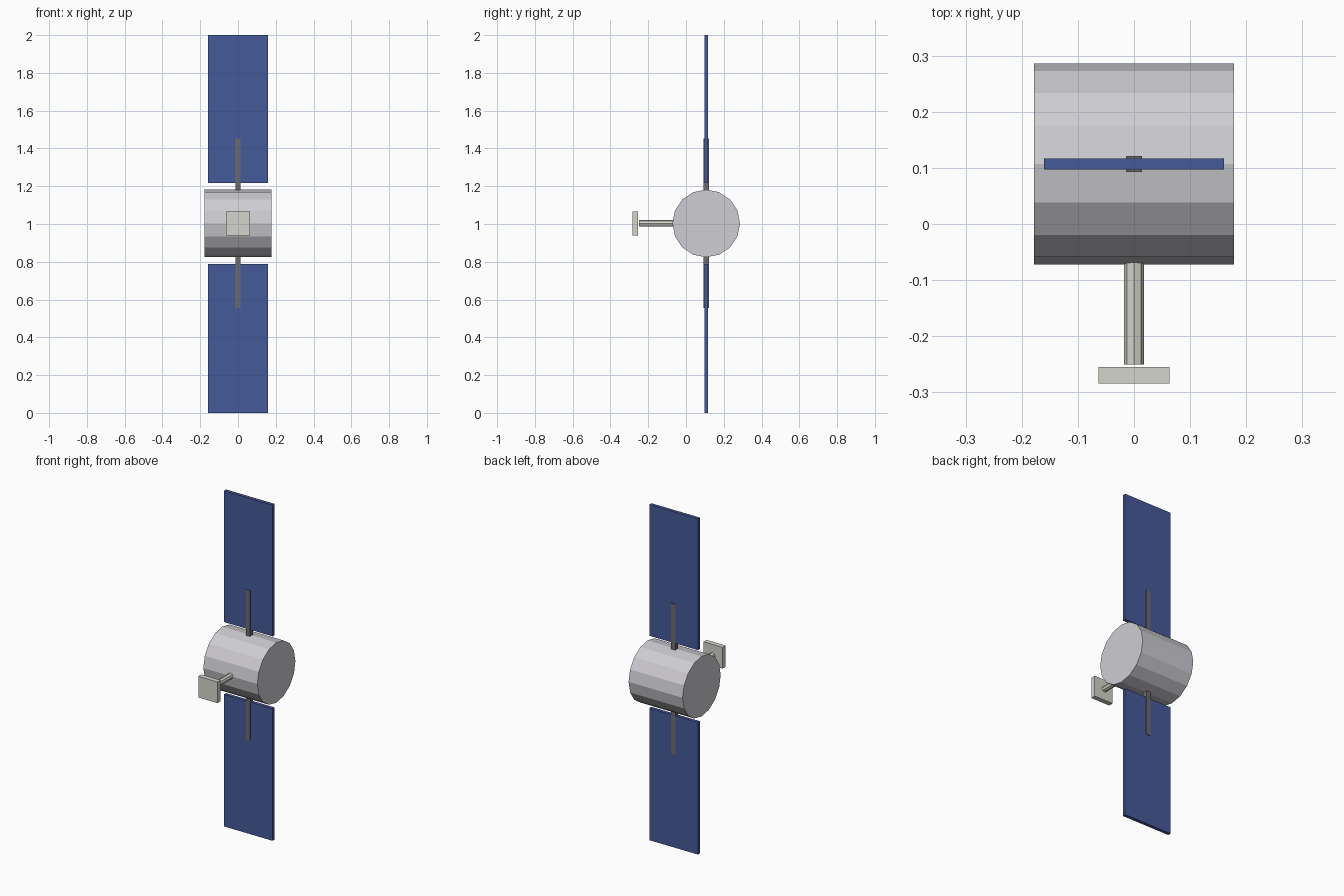
import bpy
from math import pi

if "Cube" in bpy.data.objects:
    bpy.data.objects.remove(bpy.data.objects["Cube"])

CY, CZ = 0.107, 1.003  # centre of the body


def material(name, rgb):
    m = bpy.data.materials.new(name)
    m.diffuse_color = (*rgb, 1)
    m.use_nodes = True
    m.node_tree.nodes["Principled BSDF"].inputs["Base Color"].default_value = m.diffuse_color
    return m


def finish(name, mat):
    ob = bpy.context.object
    ob.name = name
    ob.data.materials.append(mat)
    bpy.ops.object.transform_apply(location=False, rotation=True, scale=True)
    return ob


def box(name, lo, hi, mat):
    bpy.ops.mesh.primitive_cube_add(size=1, location=[(a + b) / 2 for a, b in zip(lo, hi)])
    bpy.context.object.scale = [b - a for a, b in zip(lo, hi)]
    return finish(name, mat)


def cylinder(name, sides, radius, depth, loc, rot, mat):
    bpy.ops.mesh.primitive_cylinder_add(vertices=sides, radius=radius, depth=depth,
                                        location=loc, rotation=rot)
    return finish(name, mat)


blue = material("panel_blue", (0.06, 0.10, 0.32))
silver = material("body_silver", (0.62, 0.61, 0.65))
dark = material("strut_grey", (0.15, 0.15, 0.16))
pale = material("antenna_pale", (0.66, 0.66, 0.61))

# Body drum lying along x
cylinder("body", 16, 0.179, 0.356, (0, CY, CZ), (0, pi / 2, 0), silver)

# Solar panels above and below, with a strut running through them
for name, z0, z1 in (("upper", 1.218, 2.0), ("lower", 0.0, 0.787)):
    box(name + "_solar_panel", (-0.16, CY - 0.010, z0), (0.16, CY + 0.010, z1), blue)
box("panel_strut", (-0.014, CY - 0.014, 0.556), (0.014, CY + 0.014, 1.452), dark)

# Antenna boom and plate facing the front
cylinder("antenna_boom", 8, 0.0175, 0.19, (0, -0.155, CZ), (pi / 2, 0, 0), pale)
box("antenna_plate", (-0.063, -0.284, CZ - 0.063), (0.063, -0.255, CZ + 0.063), pale)
